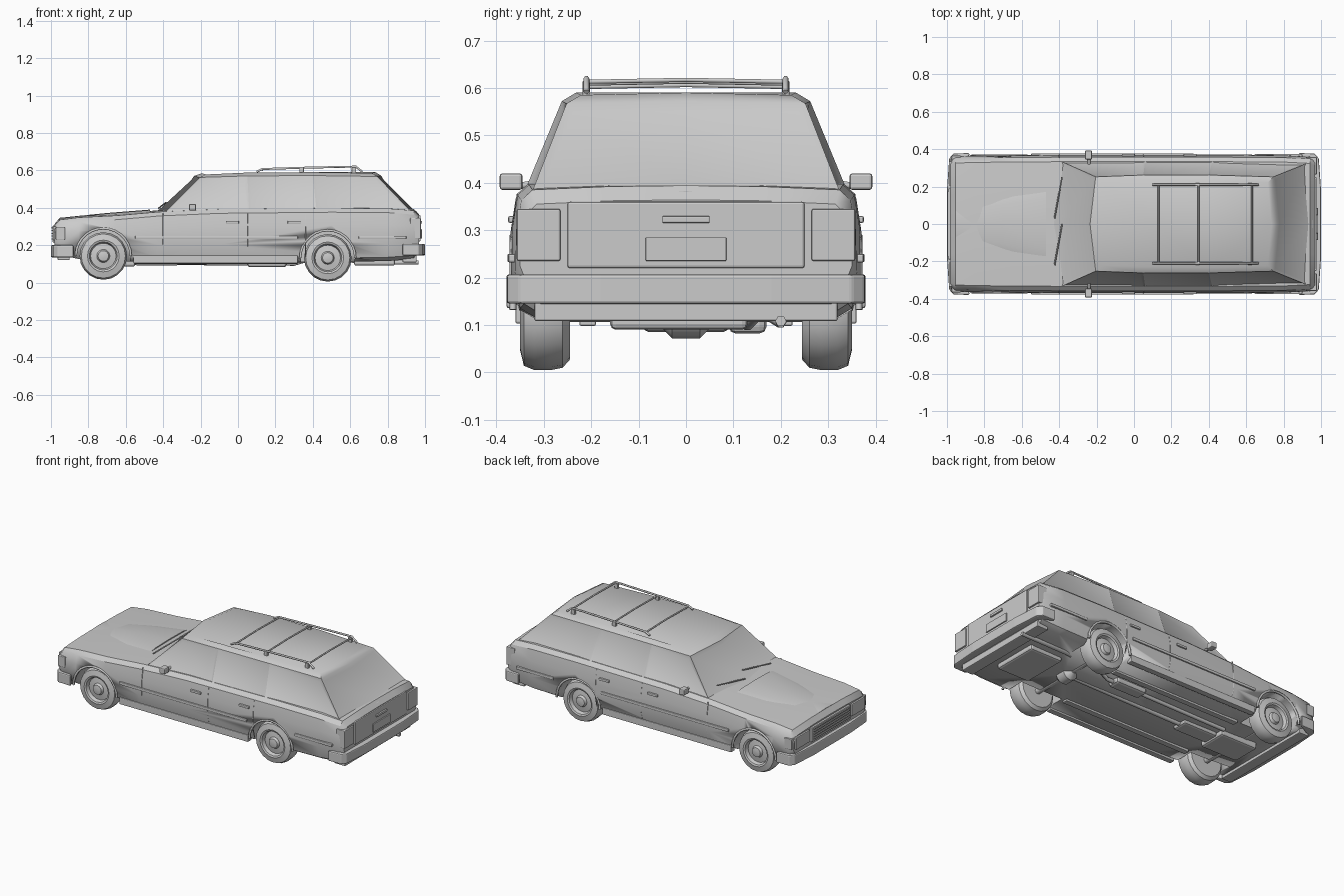
import bpy, bmesh
from math import sin, cos, pi, radians
from mathutils import Vector

if "Cube" in bpy.data.objects:
    bpy.data.objects.remove(bpy.data.objects["Cube"])


def finish(name, bm, smooth=True, bevel=0):
    bmesh.ops.recalc_face_normals(bm, faces=bm.faces)
    me = bpy.data.meshes.new(name)
    bm.to_mesh(me)
    bm.free()
    ob = bpy.data.objects.new(name, me)
    bpy.context.collection.objects.link(ob)
    if bevel:
        m = ob.modifiers.new("bevel", 'BEVEL')
        m.width, m.segments = bevel, 2
    if smooth:
        bpy.ops.object.select_all(action='DESELECT')
        ob.select_set(True)
        bpy.context.view_layer.objects.active = ob
        bpy.ops.object.shade_smooth_by_angle(angle=radians(35))
    return ob


def loft(rings):
    """Skin closed rings of points, capped at both ends."""
    bm = bmesh.new()
    vs = [[bm.verts.new(p) for p in r] for r in rings]
    n = len(vs[0])
    side = []
    for a, b in zip(vs, vs[1:]):
        side.append([bm.faces.new((a[i], a[(i + 1) % n], b[(i + 1) % n], b[i])) for i in range(n)])
    bm.faces.new(vs[0])
    bm.faces.new(vs[-1])
    return bm, side


def mirrored(half):
    """Complete a half ring whose first and last points lie on y = 0."""
    return half + [(x, -y, z) for x, y, z in half[-2:0:-1]]


def box(name, x, y, z, bevel=0.005):
    bm = bmesh.new()
    bmesh.ops.create_cube(bm, size=1)
    for v in bm.verts:
        v.co = [(r[0] + r[1]) / 2 + c * (r[1] - r[0]) for c, r in zip(v.co, (x, y, z))]
    return finish(name, bm, False, bevel)


def pair(name, x, y, z, bevel=0.004):
    for side, s in (("left", -1), ("right", 1)):
        box(f"{name}_{side}", x, sorted((s * y[0], s * y[1])), z, bevel)


def lathe(name, profile, cx, cz, s, seg=20):
    """Revolve (radius, y) points about an axis parallel to y."""
    rings = [[(cx + r * cos(2 * pi * i / seg), s * y, cz + r * sin(2 * pi * i / seg))
              for i in range(seg)] for r, y in profile]
    return finish(name, loft(rings)[0])


def tube(name, pts, r, seg=6):
    cu = bpy.data.curves.new(name, 'CURVE')
    cu.dimensions = '3D'
    cu.bevel_depth, cu.bevel_resolution, cu.use_fill_caps = r, 1, True
    sp = cu.splines.new('POLY')
    sp.points.add(len(pts) - 1)
    for p, c in zip(sp.points, pts):
        p.co = (*c, 1)
    ob = bpy.data.objects.new(name, cu)
    bpy.context.collection.objects.link(ob)
    return ob


# Lower body: x, half width, bottom, top
sections = [(-.98, .350, .18, .305), (-.955, .362, .15, .335), (-.85, .366, .125, .348),
            (-.65, .368, .115, .358), (-.42, .37, .11, .378), (-.1, .37, .11, .392),
            (.5, .37, .11, .398), (.80, .368, .115, .396), (.94, .36, .125, .385), (.968, .35, .16, .355)]
rings = []
for x, w, b, t in sections:
    h = t - b
    rings.append(mirrored([(x, 0, b), (x, w * .86, b), (x, w * .95, b + .02), (x, w, b + .33 * h),
                           (x, w * .995, b + .68 * h), (x, w * .965, t - .022), (x, w * .90, t),
                           (x, w * .45, t + .007), (x, 0, t + .009)]))
body = finish("lower_body", loft(rings)[0])

# Wheel arch cutters and raised arch lips
wheels = (("front", -.72, .142), ("rear", .48, .132))
for wn, wx, wz in wheels:
    for side, s in (("left", -1), ("right", 1)):
        cut = lathe(f"{wn}_{side}_arch_cutter", [(.145, .21), (.145, .45)], wx, wz, s, 28)
        cut.hide_render = True
        cut.hide_set(True)
        m = body.modifiers.new("arch", 'BOOLEAN')
        m.operation, m.solver, m.object = 'DIFFERENCE', 'EXACT', cut
        tube(f"{wn}_{side}_arch_lip", [(wx + .147 * cos(a), s * .365, wz + .147 * sin(a))
             for a in [pi * i / 14 for i in range(15)]], .007)

# Cabin with recessed windows
low = [(-.44, 0, .38), (-.39, .335, .375), (.06, .338, .385), (.42, .338, .388), (.925, .325, .38), (.955, 0, .38)]
mid = [(-.235, 0, .570), (-.205, .252, .562), (.05, .262, .570), (.40, .262, .572), (.745, .252, .567), (.765, 0, .572)]
top = [(-.195, 0, .584), (-.17, .222, .578), (.05, .232, .588), (.40, .232, .590), (.715, .222, .585), (.735, 0, .590)]
bm, side = loft([mirrored(h) for h in (low, mid, top)])
f = side[0]
windows = [f[i] for i in (1, 2, 3, 6, 7, 8)]
bm.normal_update()
bmesh.ops.recalc_face_normals(bm, faces=bm.faces)
bmesh.ops.inset_individual(bm, faces=windows, thickness=.022, depth=-.006)
for glass in ([f[0], f[9]], [f[4], f[5]]):
    bmesh.ops.inset_region(bm, faces=glass, thickness=.024, depth=-.006)
finish("cabin", bm)

# Wheels: tyre with dished rim and hub
for wn, wx, wz in wheels:
    for sn, s in (("left", -1), ("right", 1)):
        lathe(f"{wn}_{sn}_wheel", [(.06, .245), (.105, .245), (.122, .26), (.127, .285), (.127, .32), (.118, .342),
              (.085, .35), (.075, .346), (.068, .325), (.035, .33), (.028, .345), (.012, .348)], wx, wz, s)
    tube(f"{wn}_axle", [(wx, -.26, wz - .01), (wx, .26, wz - .01)], .018)
lathe("differential", [(.02, -.06), (.05, -.03), (.05, .03), (.02, .06)], .48, .122, 1, 12)

# Bumpers that wrap round the corners
for name, s, z0, z1 in (("front_bumper", -1, .135, .20), ("rear_bumper", 1, .145, .207)):
    plan = [(.88, .365), (.88, .379), (.965, .377), (.988, .35), (1.0, .18), (1.0, 0)]
    inner = [(.955, 0), (.945, .33)]
    outline = [(x, y) for x, y in plan] + [(x, -y) for x, y in plan[-2::-1]]
    outline += [(inner[1][0], -inner[1][1]), inner[0], inner[1]]
    bm, _ = loft([[(s * x, y, z) for x, y in outline] for z in (z0, z1)])
    finish(name, bm, False, .006)
box("front_valance", (-.965, -.90), (-.33, .33), (.12, .17))
box("rear_valance", (.88, .955), (-.32, .32), (.108, .16))

# Front face: grille, bars, lamps
box("grille_surround", (-.992, -.955), (-.19, .19), (.215, .305))
for i in range(5):
    z = .23 + i * .015
    box(f"grille_bar_{i}", (-.997, -.985), (-.175, .175), (z, z + .006), 0)
pair("headlamp", (-.99, -.95), (.205, .335), (.225, .30))
pair("front_corner_lamp", (-.975, -.925), (.33, .366), (.23, .295))
# Rear face: lamps, tailgate panel, plate, handle
pair("tail_lamp", (.92, .978), (.265, .357), (.235, .345))
box("tailgate_panel", (.945, .976), (-.25, .25), (.22, .36))
box("number_plate", (.97, .983), (-.085, .085), (.235, .285), .002)
box("tailgate_handle", (.97, .985), (-.05, .05), (.315, .33), .003)

# Side trim: mouldings, sills, door handles and door seams
pair("door_moulding", (-.55, .32), (.36, .377), (.232, .25))
pair("rear_moulding", (.645, .90), (.355, .375), (.232, .25))
pair("sill", (-.56, .32), (.325, .36), (.103, .145))
for i, x in enumerate((-.03, .30)):
    pair(f"door_handle_{i}", (x - .035, x + .035), (.355, .375), (.315, .33))
for i, x in enumerate((-.40, .05, .36)):
    for s in (-1, 1):
        tube(f"door_seam_{i}_{s}", [(x, s * .352, .14), (x, s * .369, .205),
             (x, s * .367, .30), (x, s * .356, .37)], .003)
# Door mirrors
for sn, s in (("left", -1), ("right", 1)):
    box(f"mirror_{sn}", (-.262, -.225), sorted((s * .345, s * .393)), (.385, .42), .006)
    tube(f"mirror_stalk_{sn}", [(-.24, s * .31, .40), (-.24, s * .36, .392)], .008)

# Hood: central bulge and wipers
bm, _ = loft([mirrored([(x, 0, z - .02), (x, w, z - .02), (x, w, z + .001), (x, w * .75, z + .009), (x, 0, z + .012)])
              for x, w, z in ((-.955, .10, .334), (-.7, .14, .36), (-.47, .18, .378))])
finish("hood_bulge", bm)
for i, y in enumerate((-.17, .08)):
    tube(f"wiper_{i}", [(-.425, y - .05, .397), (-.385, y + .17, .428)], .004)

# Roof rack: rails, cross bars and posts
for sn, s in (("left", -1), ("right", 1)):
    tube(f"rack_rail_{sn}", [(.10, s * .21, .592), (.13, s * .21, .607), (.36, s * .21, .614),
         (.63, s * .21, .620), (.665, s * .21, .592)], .006)
    for i, x in enumerate((.34, .62)):
        box(f"rack_post_{sn}_{i}", (x - .012, x + .012), (s * .21 - .008, s * .21 + .008), (.58, .615), .002)
for i, (x, z) in enumerate(((.13, .606), (.345, .613), (.63, .617))):
    tube(f"rack_cross_bar_{i}", [(x, -.21, z - .004), (x, 0, z), (x, .21, z - .004)], .005)

# Underside: engine sump, gearbox, drive shaft, exhaust, fuel tank, frame rails
box("engine_sump", (-.80, -.55), (-.09, .09), (.085, .15), .012)
box("gearbox", (-.55, -.32), (-.05, .05), (.09, .14), .012)
tube("drive_shaft", [(-.32, 0, .108), (.48, 0, .118)], .014)
tube("exhaust_pipe", [(-.55, .11, .105), (.30, .13, .10), (.40, .16, .13), (.56, .16, .13), (.66, .2, .105), (.965, .2, .108)], .012)
box("silencer", (.05, .26), (.09, .17), (.082, .125), .015)
box("fuel_tank", (.62, .84), (-.16, .13), (.09, .13), .012)
pair("frame_rail", (-.55, .32), (.19, .225), (.098, .125))
